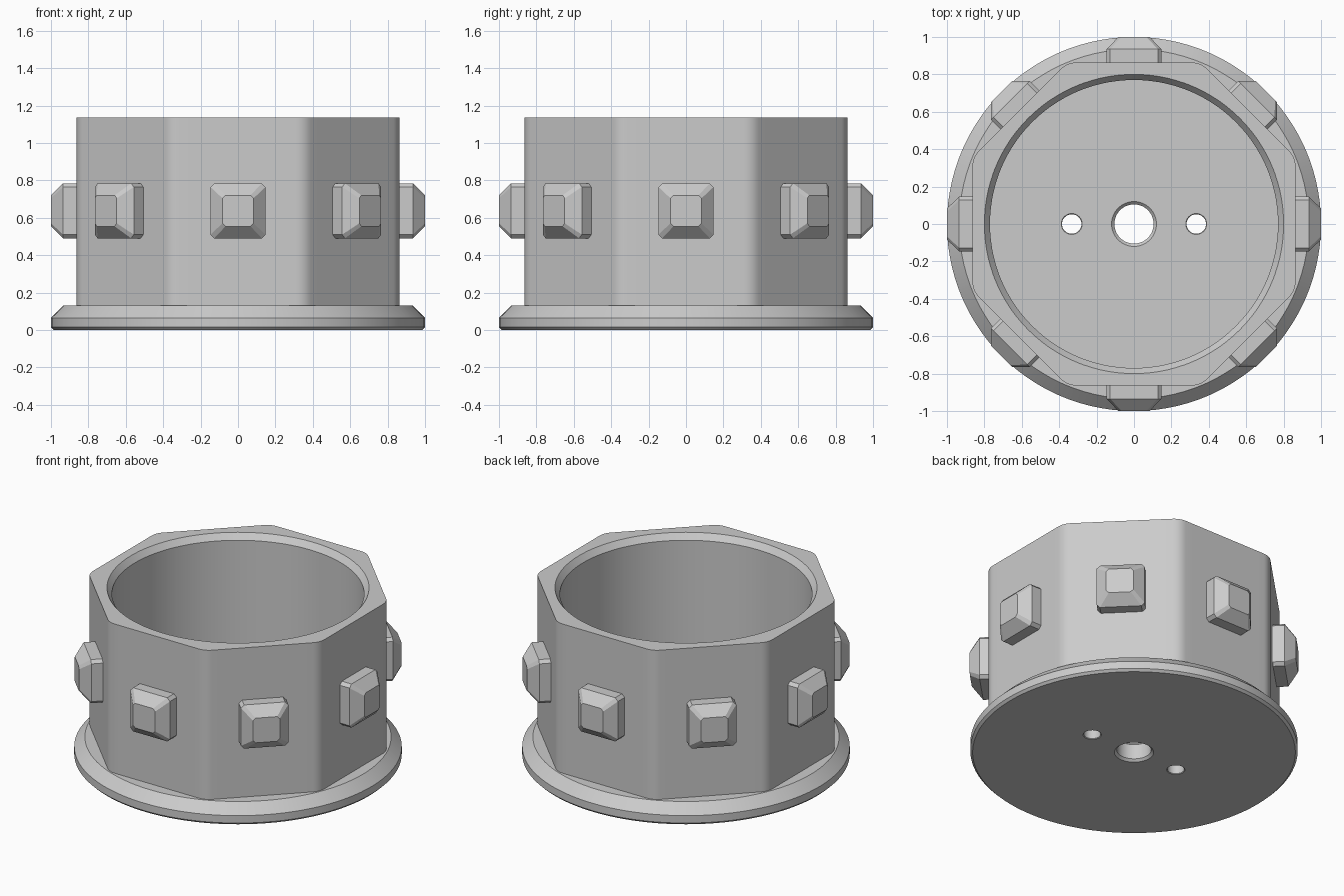
import bpy, bmesh, math
from mathutils import Matrix

if "Cube" in bpy.data.objects:
    bpy.data.objects.remove(bpy.data.objects["Cube"])

AP = 0.863            # octagon apothem
RF = 0.11             # corner fillet radius
H = math.radians(22.5)
C = (AP - RF) / math.cos(H)
DT = H - math.atan2(C * math.sin(H), AP)   # half angle covered by a fillet

grey = bpy.data.materials.new("light_grey")
grey.diffuse_color = (0.6, 0.6, 0.6, 1)
grey.use_nodes = True
grey.node_tree.nodes["Principled BSDF"].inputs["Base Color"].default_value = grey.diffuse_color

# Shared angles: dense across corner fillets, even along flats
angles = []
for k in range(8):
    corner = H + k * math.pi / 4
    angles += [corner + DT * (i / 3 - 1) for i in range(6)]
    span = math.pi / 4 - 2 * DT
    angles += [corner + DT + span * i / 12 for i in range(12)]


def octagon(a):
    d = (a - H + math.pi / 8) % (math.pi / 4) - math.pi / 8
    if abs(d) < DT:
        return C * math.cos(d) + math.sqrt(RF ** 2 - (C * math.sin(d)) ** 2)
    return AP / math.cos(H - abs(d))


def finish(bm, name, smooth=True):
    bmesh.ops.recalc_face_normals(bm, faces=bm.faces)
    me = bpy.data.meshes.new(name)
    bm.to_mesh(me)
    bm.free()
    me.materials.append(grey)
    ob = bpy.data.objects.new(name, me)
    bpy.context.collection.objects.link(ob)
    return ob


def loft(name, rings):
    """Closed solid through a list of vertex loops, capped at both ends."""
    bm = bmesh.new()
    loops = [[bm.verts.new(p) for p in ring] for ring in rings]
    n = len(loops[0])
    for a, b in zip(loops, loops[1:]):
        for i in range(n):
            j = (i + 1) % n
            bm.faces.new((a[i], a[j], b[j], b[i]))
    bm.faces.new(loops[0])
    bm.faces.new(loops[-1])
    return finish(bm, name)


def ring(z, r):
    return [((r or octagon(a)) * math.cos(a), (r or octagon(a)) * math.sin(a), z) for a in angles]


# Cup: round flange, octagonal wall, round bore (r None = octagon outline)
cup = loft("octagonal_cup", [ring(z, r) for z, r in [
    (0, 0.985), (0.015, 1.0), (0.065, 1.0), (0.13, 0.935), (0.13, None),
    (1.135, None), (1.135, 0.80), (1.095, 0.77), (0.13, 0.77)]])


# Holes through the floor, with chamfered mouths
def hole(x, r, ch):
    prof = [(-0.05, r + ch + 0.05), (ch, r), (0.13 - ch, r), (0.18, r + ch + 0.05)]
    return loft("hole_cutter", [[(x + q * math.cos(t * math.pi / 24), q * math.sin(t * math.pi / 24), z)
                                 for t in range(48)] for z, q in prof])


for x, r, ch in [(0, 0.105, 0.015), (-0.333, 0.052, 0.004), (0.333, 0.052, 0.004)]:
    cutter = hole(x, r, ch)
    mod = cup.modifiers.new("hole", 'BOOLEAN')
    mod.operation = 'DIFFERENCE'
    mod.solver = 'EXACT'
    mod.object = cutter
    bpy.context.view_layer.objects.active = cup
    bpy.ops.object.modifier_apply(modifier=mod.name)
    bpy.data.objects.remove(cutter)

bpy.ops.object.select_all(action='DESELECT')
cup.select_set(True)
bpy.context.view_layer.objects.active = cup
bpy.ops.object.shade_smooth_by_angle(angle=math.radians(30))


# Studs: tapered squares with clipped corners, one per octagon side
def clipped(d, h, c):
    pts = []
    for sx, sz in [(1, 1), (-1, 1), (-1, -1), (1, -1)]:
        pair = [(sx * h, sz * (h - c)), (sx * (h - c), sz * h)]
        pts += pair if sx * sz > 0 else pair[::-1]
    return [(d, y, z + 0.637) for y, z in pts]


for k in range(8):
    stud = loft("stud_%d" % (k + 1), [clipped(0.85, 0.147, 0.02),
                                      clipped(0.935, 0.147, 0.02),
                                      clipped(1.0, 0.083, 0.016)])
    stud.data.transform(Matrix.Rotation(k * math.pi / 4, 4, 'Z'))
